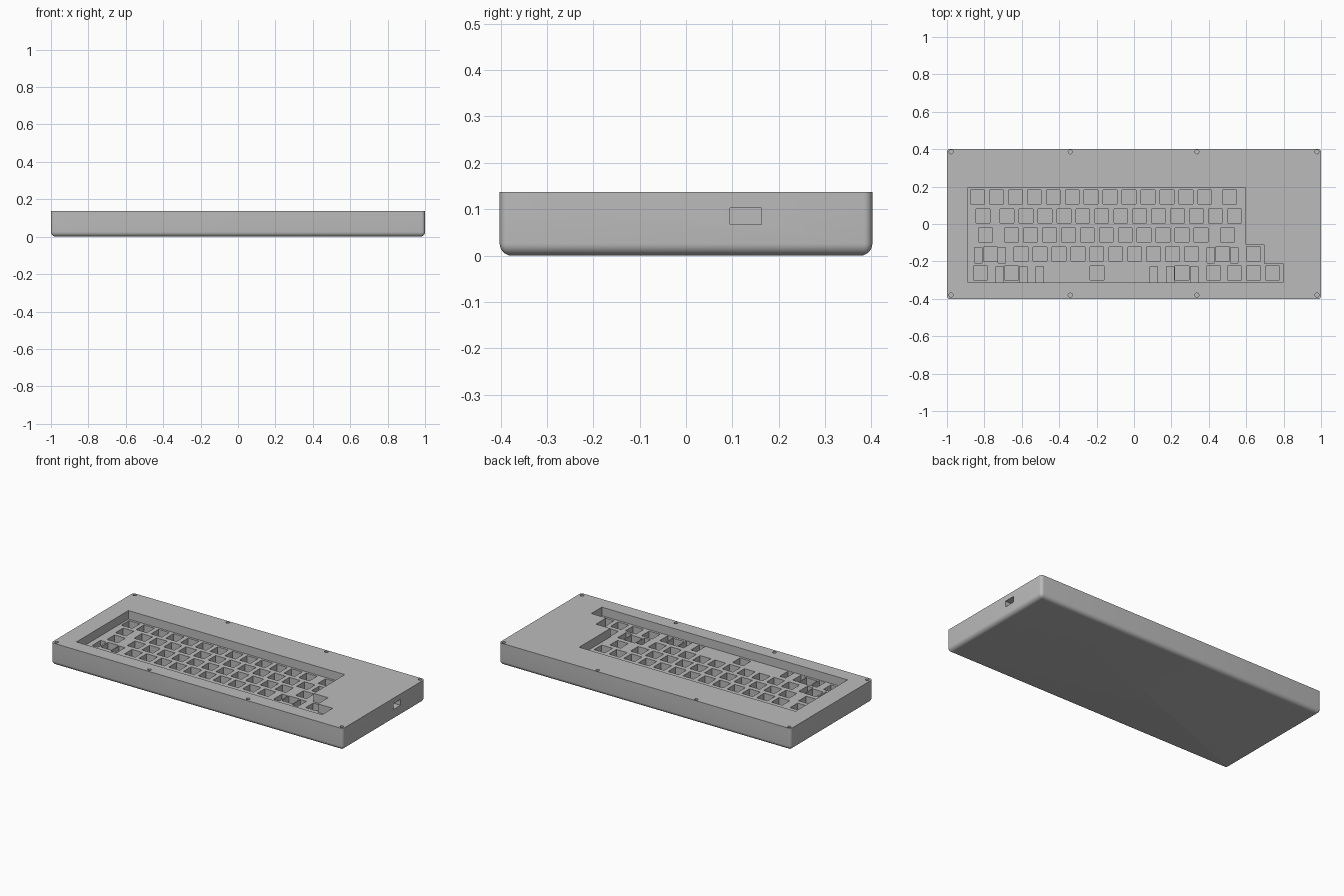
import bpy, bmesh, math
from mathutils import Matrix, Vector

cube = bpy.data.objects.get("Cube")
if cube:
    bpy.data.objects.remove(cube, do_unlink=True)

GREY = (0.5, 0.5, 0.5, 1.0)
grey = bpy.data.materials.new("case grey")
grey.use_nodes = True
grey.diffuse_color = GREY
grey.node_tree.nodes["Principled BSDF"].inputs["Base Color"].default_value = GREY

W, D = 2.0, 0.804            # outer footprint
SEAM, TOP = 0.103, 0.137     # joint height and full height
PLATE, WELL = 0.084, 0.04    # switch plate level and socket floor
UNIT, KEY = 0.1013, 0.074    # key pitch and socket size


def finish(name, bm, helper=False):
    bmesh.ops.recalc_face_normals(bm, faces=bm.faces)
    mesh = bpy.data.meshes.new(name)
    bm.to_mesh(mesh)
    bm.free()
    mesh.materials.append(grey)
    obj = bpy.data.objects.new(name, mesh)
    bpy.context.collection.objects.link(obj)
    if helper:
        obj.hide_render = True
        obj.hide_set(True)
    return obj


def add_box(bm, x, y, sx, sy, z0, z1):
    place = Matrix.Translation((x, y, (z0 + z1) / 2)) @ Matrix.Diagonal((sx, sy, z1 - z0, 1))
    return bmesh.ops.create_cube(bm, size=1, matrix=place)["verts"]


def rounded_slab(name, z0, z1, bottom_radius=0):
    bm = bmesh.new()
    add_box(bm, 0, 0, W, D, z0, z1)
    upright = [e for e in bm.edges if abs(e.verts[0].co.z - e.verts[1].co.z) > 0.01]
    bmesh.ops.bevel(bm, geom=upright, offset=0.018, segments=6, profile=0.5, affect='EDGES')
    if bottom_radius:
        rim = [e for e in bm.edges if all(v.co.z < z0 + 0.001 for v in e.verts)]
        bmesh.ops.bevel(bm, geom=rim, offset=bottom_radius, segments=8, profile=0.5,
                        affect='EDGES', clamp_overlap=False)
        bmesh.ops.remove_doubles(bm, verts=bm.verts, dist=0.0005)
    return finish(name, bm)


def cut(target, cutter):
    mod = target.modifiers.new(cutter.name, 'BOOLEAN')
    mod.operation = 'DIFFERENCE'
    mod.solver = 'EXACT'
    mod.object = cutter


# Stepped key opening
OUTLINE = [(-0.888, 0.195), (0.596, 0.195), (0.596, -0.11), (0.695, -0.11),
           (0.695, -0.211), (0.797, -0.211), (0.797, -0.314), (-0.888, -0.314)]
bm = bmesh.new()
face = bm.faces.new([bm.verts.new((x, y, PLATE)) for x, y in OUTLINE])
top = bmesh.ops.extrude_face_region(bm, geom=[face])["geom"]
bmesh.ops.translate(bm, vec=Vector((0, 0, 0.1)),
                    verts=[v for v in top if isinstance(v, bmesh.types.BMVert)])
opening = finish("opening_cutter", bm, helper=True)


# Key sockets: each row is a height, runs of (first x, count), and stabiliser slots
ROWS = [
    (0.144, [(-0.837, 13), (0.511, 1)], []),
    (0.043, [(-0.807, 1), (-0.679, 12), (0.537, 1)], []),
    (-0.059, [(-0.794, 1), (-0.655, 11), (0.5, 1)], []),
    (-0.16, [(-0.767, 1), (-0.604, 10), (0.474, 1), (0.639, 1)],
     [-0.834, -0.706, 0.41, 0.537]),
    (-0.262, [(-0.821, 1), (-0.655, 1), (-0.198, 1), (0.257, 1), (0.425, 1), (0.537, 3)],
     [-0.718, -0.592, -0.503, 0.106, 0.195, 0.321]),
]
bm = bmesh.new()
for y, runs, slots in ROWS:
    for first, count in runs:
        for i in range(count):
            add_box(bm, first + i * UNIT, y, KEY, KEY, WELL, 0.12)
    for x in slots:
        add_box(bm, x, y - 0.008, 0.04, 0.083, WELL, 0.12)
sockets = finish("socket_cutter", bm, helper=True)

# Cable port in the right-hand end
bm = bmesh.new()
add_box(bm, 1.0, 0.129, 0.12, 0.068, 0.067, 0.12)
port = finish("port_cutter", bm, helper=True)

# Screw holes along both long edges
bm = bmesh.new()
for y in (0.386, -0.38):
    for x in (-0.978, -0.341, 0.336, 0.978):
        bmesh.ops.create_cone(bm, cap_ends=True, segments=16, radius1=0.011, radius2=0.011,
                              depth=0.1, matrix=Matrix.Translation((x, y, 0.13)))
screws = finish("screw_cutter", bm, helper=True)

# Lower case with switch plate, and top frame
lower_case = rounded_slab("lower_case", 0, SEAM, 0.026)
for cutter in (opening, sockets, port):
    cut(lower_case, cutter)
top_frame = rounded_slab("top_frame", SEAM, TOP)
for cutter in (opening, screws):
    cut(top_frame, cutter)

for obj in (lower_case, top_frame):
    bpy.ops.object.select_all(action='DESELECT')
    obj.select_set(True)
    bpy.context.view_layer.objects.active = obj
    for mod in list(obj.modifiers):
        bpy.ops.object.modifier_apply(modifier=mod.name)
    bpy.ops.object.shade_smooth_by_angle(angle=math.radians(35))

for helper in (opening, sockets, port, screws):
    bpy.data.objects.remove(helper, do_unlink=True)
